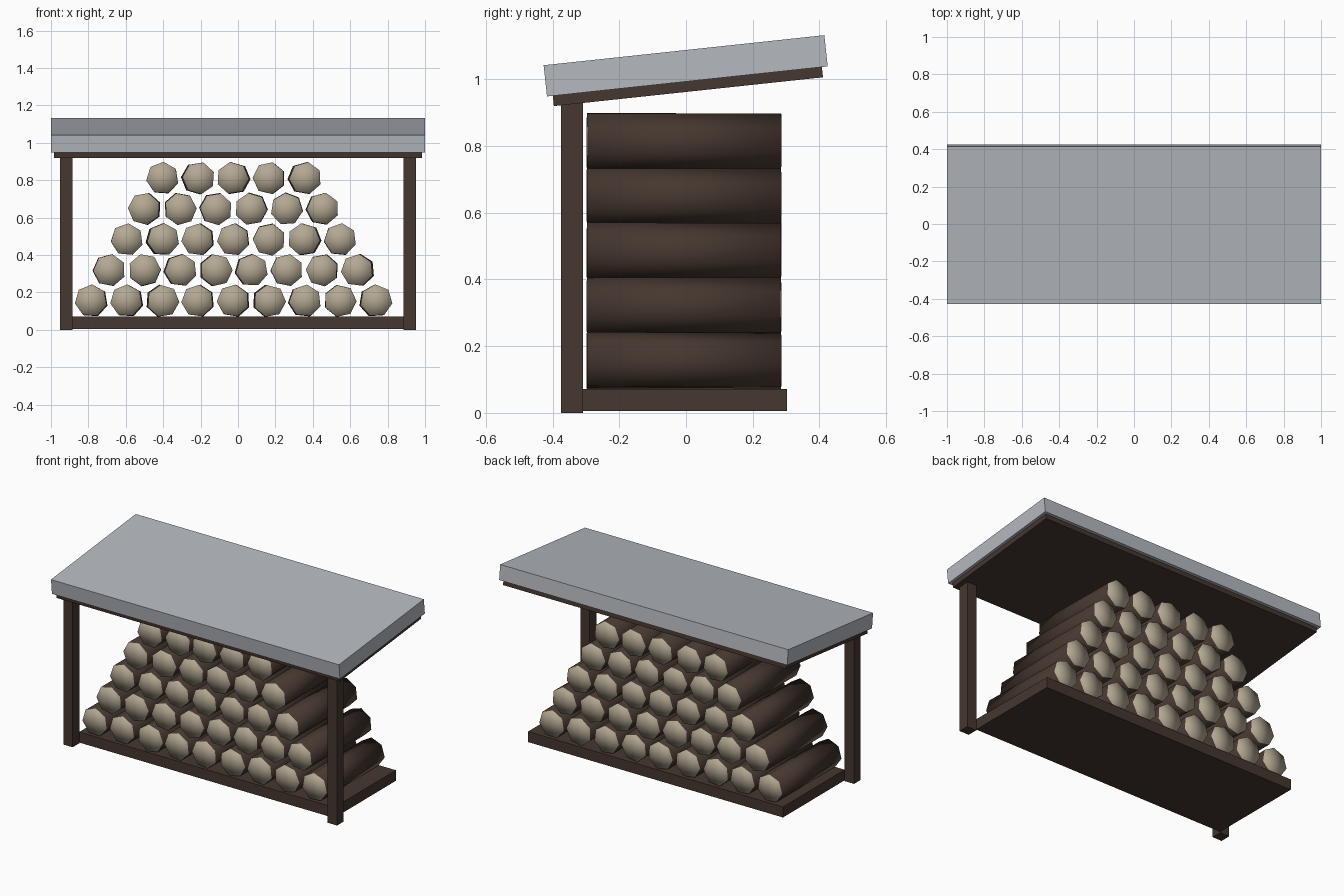
import bpy, bmesh, math, random
from mathutils import Matrix, Vector

random.seed(4)
default = bpy.data.objects.get("Cube")
if default:
    bpy.data.objects.remove(default, do_unlink=True)


def material(name, rgb):
    m = bpy.data.materials.new(name)
    m.use_nodes = True
    color = (*rgb, 1.0)
    m.diffuse_color = color
    m.node_tree.nodes["Principled BSDF"].inputs["Base Color"].default_value = color
    return m


WOOD = material("dark brown wood", (0.06, 0.038, 0.029))
CUT = material("pale cut wood", (0.45, 0.39, 0.29))
ROOF = material("blue grey roof", (0.46, 0.48, 0.52))


def finish(name, bm, *mats):
    mesh = bpy.data.meshes.new(name)
    bm.to_mesh(mesh)
    bm.free()
    for m in mats:
        mesh.materials.append(m)
    obj = bpy.data.objects.new(name, mesh)
    bpy.context.collection.objects.link(obj)
    return obj


def box(name, center, size, mat, tilt=0.0):
    bm = bmesh.new()
    bmesh.ops.create_cube(bm, size=1.0)
    bmesh.ops.scale(bm, vec=size, verts=bm.verts)
    obj = finish(name, bm, mat)
    obj.location = center
    obj.rotation_euler.x = tilt
    return obj


def log(name, center, radius, length):
    # Seven-sided log: smooth bark and pale fan-shaped ends
    bm = bmesh.new()
    bmesh.ops.create_cone(bm, cap_ends=True, cap_tris=True, segments=7,
                          radius1=radius, radius2=radius, depth=length)
    for f in bm.faces:
        f.smooth = True
        f.material_index = 1 if len(f.verts) == 3 else 0
    obj = finish(name, bm, WOOD, CUT)
    wobble = [random.uniform(-0.015, 0.015) for _ in range(2)]
    spin = random.uniform(-0.3, 0.3)
    obj.matrix_world = (Matrix.Translation(center)
                        @ Matrix.Rotation(wobble[0], 4, 'Z')
                        @ Matrix.Rotation(math.pi / 2 + wobble[1] * 0.3, 4, 'X')
                        @ Matrix.Rotation(spin, 4, 'Z'))
    return obj


# Floor and the two front posts
box("floor", (0, -0.004, 0.038), (1.77, 0.612, 0.066), WOOD)
for side, sx in (("left", 1), ("right", -1)):
    box(side + "_post", (sx * 0.918, -0.342, 0.467), (0.065, 0.066, 0.934), WOOD)

# Sloping roof slab with a thin wooden panel beneath it
TILT = math.atan2(0.09, 0.841)
roof_center = Vector((0, -0.001, 1.040))
down = Vector((0, math.sin(TILT), -math.cos(TILT)))
box("roof", roof_center, (2.0, 0.846, 0.094), ROOF, TILT)
box("roof_panel", roof_center + down * 0.062, (1.965, 0.811, 0.032), WOOD, TILT)

# Log pile, each row one log shorter than the one below
SPACING = 0.19
for row in range(5):
    count = 9 - row
    for i in range(count):
        x = -0.024 + (i - (count - 1) / 2) * SPACING
        log(f"log_{row + 1}_{i + 1}", (x, -0.006, 0.155 + row * 0.164), 0.087, 0.582)
